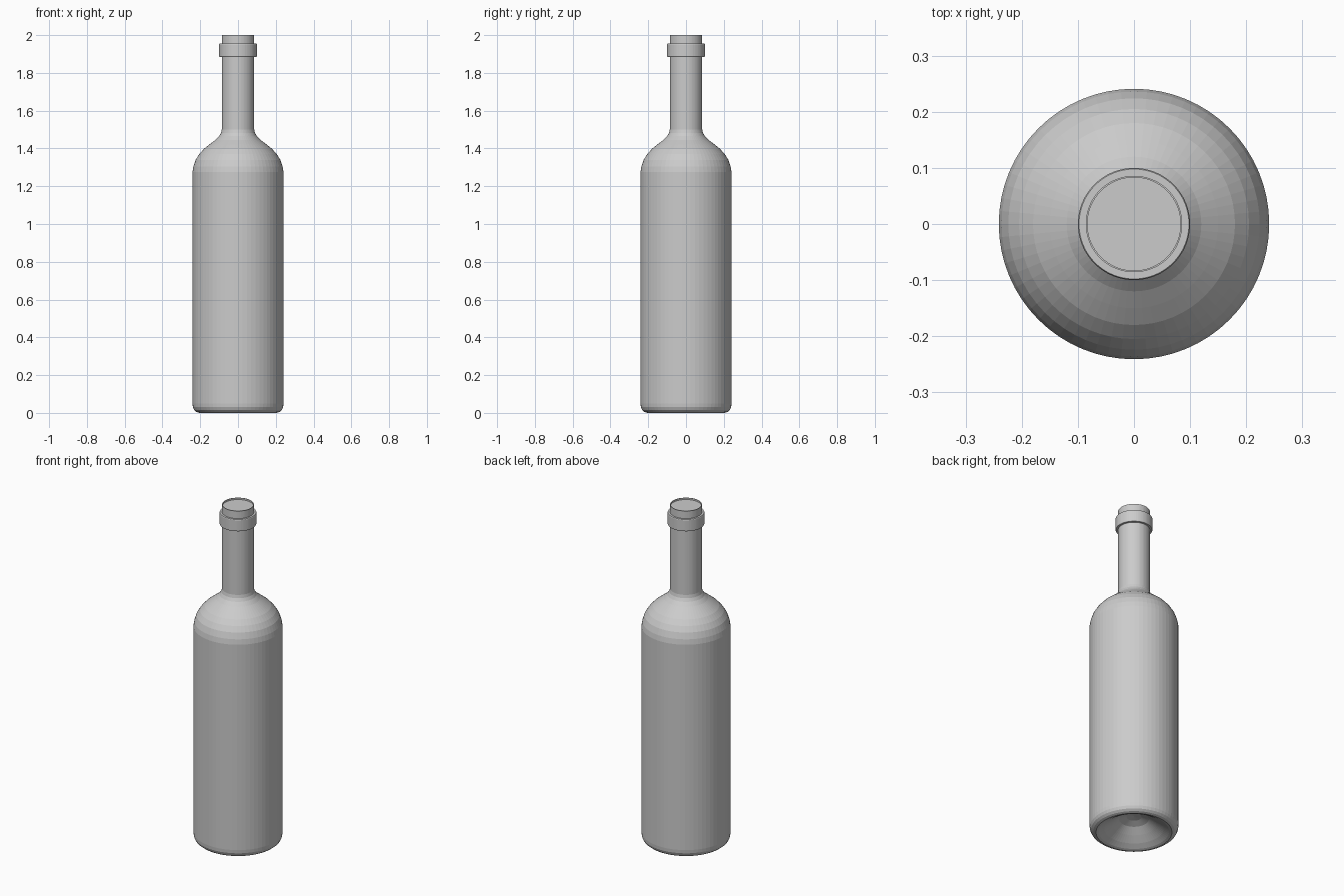
import bpy
import bmesh
from math import cos, sin, tau

cube = bpy.data.objects.get("Cube")
if cube:
    bpy.data.objects.remove(cube, do_unlink=True)

SIDES = 64

grey = bpy.data.materials.new("plain grey")
grey.use_nodes = True
colour = (0.6, 0.6, 0.6, 1)
grey.diffuse_color = colour
grey.node_tree.nodes["Principled BSDF"].inputs["Base Color"].default_value = colour


def lathe(name, profile):
    """Turn (radius, height) points, listed bottom to top, around z."""
    bm = bmesh.new()
    rings = []
    for r, z in profile:
        if r == 0:
            rings.append([bm.verts.new((0, 0, z))] * SIDES)
        else:
            rings.append([bm.verts.new((r * cos(tau * i / SIDES), r * sin(tau * i / SIDES), z))
                          for i in range(SIDES)])
    for low, high in zip(rings, rings[1:]):
        for i in range(SIDES):
            j = (i + 1) % SIDES
            corners = dict.fromkeys((low[i], low[j], high[j], high[i]))
            bm.faces.new(list(corners))
    mesh = bpy.data.meshes.new(name)
    bm.to_mesh(mesh)
    bm.free()
    mesh.materials.append(grey)
    obj = bpy.data.objects.new(name, mesh)
    bpy.context.collection.objects.link(obj)
    return obj


# Hollow underside, rounded foot, straight wall, shoulder, neck and open mouth
punt = [(0, 0.1), (0.04, 0.095), (0.08, 0.08), (0.12, 0.05), (0.16, 0.022), (0.19, 0.005)]
foot = [(0.205, 0), (0.22, 0.005), (0.232, 0.015), (0.239, 0.03), (0.241, 0.05)]
shoulder = [(0.241, 1.275), (0.236, 1.305), (0.224, 1.34), (0.205, 1.37), (0.18, 1.398),
            (0.15, 1.422), (0.12, 1.445), (0.1, 1.465), (0.09, 1.482), (0.086, 1.5)]
mouth = [(0.086, 2), (0.083, 2), (0.083, 1.96)]
lathe("bottle_glass", punt + foot + shoulder + mouth)

# Raised collar below the mouth
lathe("neck_collar", [(0.08, 1.885), (0.098, 1.885), (0.1, 1.889),
                      (0.1, 1.951), (0.098, 1.955), (0.08, 1.955)])

# Stopper set just inside the mouth
lathe("stopper", [(0, 1.93), (0.083, 1.93), (0.083, 1.99), (0, 1.99)])
